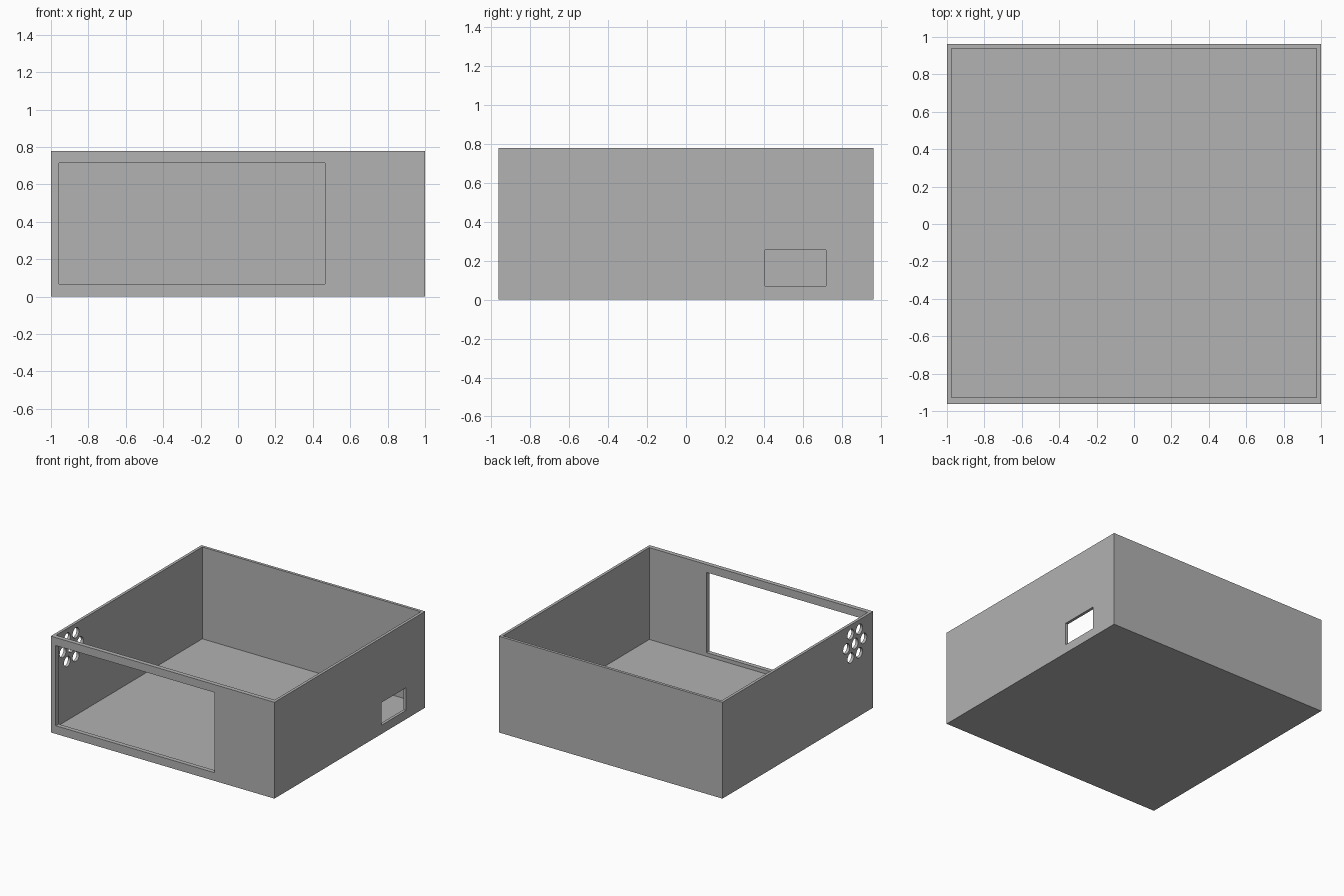
import bpy
import math

cube = bpy.data.objects.get("Cube")
if cube:
    bpy.data.objects.remove(cube, do_unlink=True)

WIDTH, DEPTH, HEIGHT = 2.0, 1.925, 0.778
WALL, THICK = 0.023, 0.036          # thin walls; thicker front and floor
X, Y = WIDTH / 2, DEPTH / 2

grey = bpy.data.materials.new("plain grey")
grey.use_nodes = True
colour = (0.445, 0.445, 0.445, 1)
grey.diffuse_color = colour
grey.node_tree.nodes["Principled BSDF"].inputs["Base Color"].default_value = colour


def box(name, low, high):
    """Box between two opposite corners."""
    centre = [(a + b) / 2 for a, b in zip(low, high)]
    bpy.ops.mesh.primitive_cube_add(size=1, location=centre)
    obj = bpy.context.object
    obj.name = name
    obj.scale = [b - a for a, b in zip(low, high)]
    bpy.ops.object.transform_apply(location=True, rotation=False, scale=True)
    return obj


def cut(target, cutter):
    """Subtract the cutter from the target and discard it."""
    cutter.hide_render = True
    mod = target.modifiers.new("cut", 'BOOLEAN')
    mod.operation = 'DIFFERENCE'
    mod.solver = 'EXACT'
    mod.object = cutter
    bpy.context.view_layer.objects.active = target
    bpy.ops.object.modifier_apply(modifier=mod.name)
    bpy.data.objects.remove(cutter, do_unlink=True)


# Open-topped case
case = box("enclosure_case", (-X, -Y, 0), (X, Y, HEIGHT))
case.data.materials.append(grey)
cut(case, box("cavity", (-X + WALL, -Y + THICK, THICK), (X - WALL, Y - WALL, 1)))

# Large front opening
cut(case, box("front_opening", (-0.956, -Y - 0.1, 0.066), (0.466, -Y + 0.1, 0.714)))

# Small port through the +x wall
cut(case, box("side_port", (X - 0.1, 0.406, 0.071), (X + 0.1, 0.718, 0.254)))

# Vent holes through the -x wall: one in the middle, six around it
VENT_Y, VENT_Z, RING = -0.73, 0.606, 0.11
vents = [(VENT_Y, VENT_Z)]
for i in range(6):
    a = i * math.pi / 3
    vents.append((VENT_Y + RING * math.cos(a), VENT_Z + RING * math.sin(a)))
for y, z in vents:
    bpy.ops.mesh.primitive_cylinder_add(vertices=32, radius=0.041, depth=0.2,
                                        location=(-X, y, z),
                                        rotation=(0, math.pi / 2, 0))
    cut(case, bpy.context.object)

# Smooth the vent bores, keep every corner sharp
bpy.ops.object.select_all(action='DESELECT')
case.select_set(True)
bpy.context.view_layer.objects.active = case
bpy.ops.object.shade_smooth_by_angle(angle=math.radians(30))
